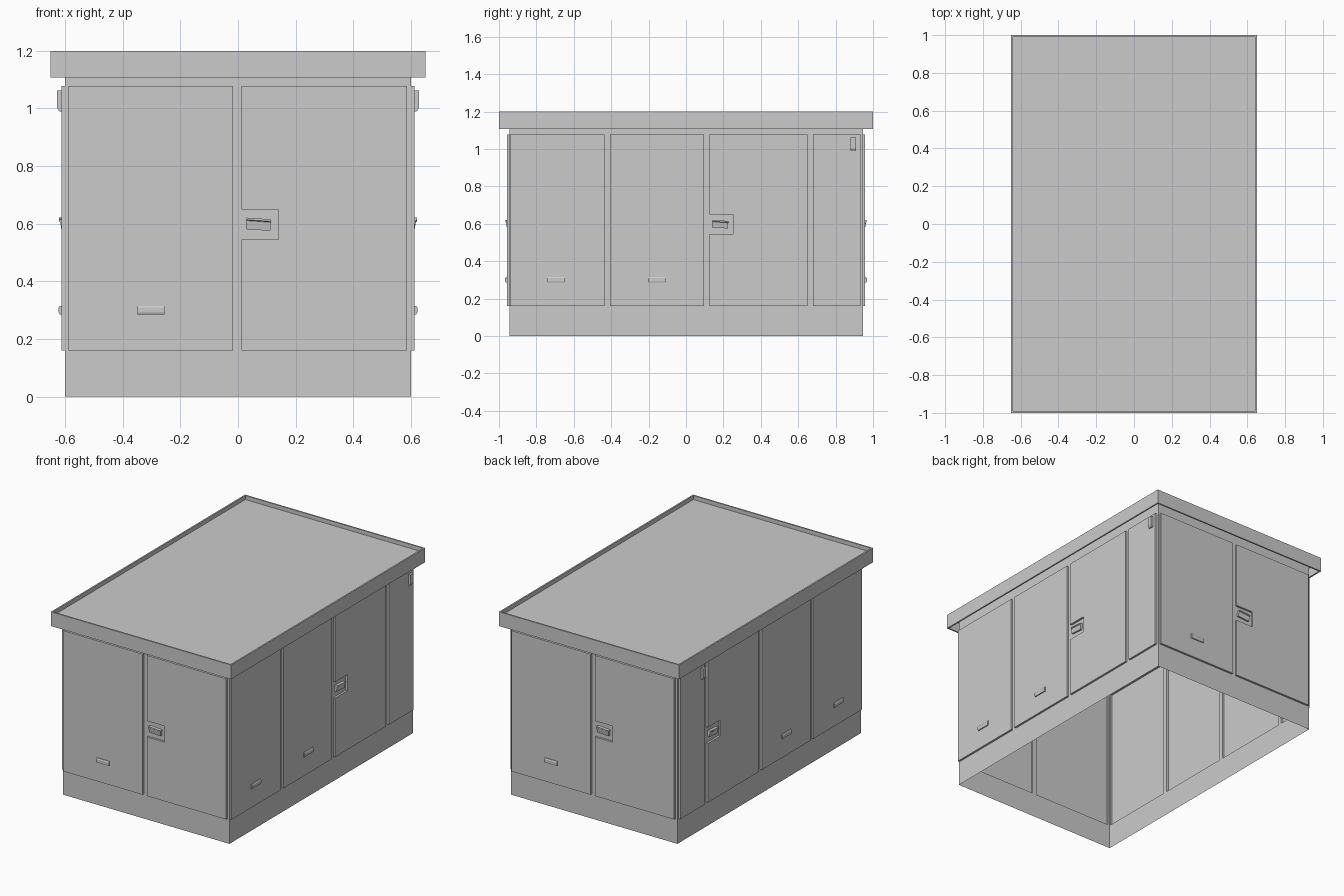
import bpy, bmesh, math
from mathutils import Matrix, Vector

if "Cube" in bpy.data.objects:
    bpy.data.objects.remove(bpy.data.objects["Cube"])

HX, HY = 0.60, 0.945          # body half sizes
Z0, Z1, ZTOP = 0.16, 1.077, 1.172
LZ0, LZ1, LW = 0.545, 0.65, 0.127   # latch pocket
RAISE = 0.013                 # panel height above the body


def finish(bm, name):
    me = bpy.data.meshes.new(name)
    bm.to_mesh(me)
    bm.free()
    ob = bpy.data.objects.new(name, me)
    bpy.context.collection.objects.link(ob)
    return ob


def turn(angle):
    return Matrix.Rotation(math.radians(angle), 4, 'Z')


def add_wall(bm, angle, half, dist, panels, latch_u):
    """Sheet wall with pressed-out panels and a flush latch pocket."""
    us = sorted({-half, half, latch_u + LW, *[u for p in panels for u in p]})
    zs = [0, Z0, LZ0, LZ1, Z1, ZTOP]
    rot = turn(angle)
    grid = [[bm.verts.new(rot @ Vector((u, -dist, z))) for z in zs] for u in us]
    raised = []
    for i in range(len(us) - 1):
        for j in range(len(zs) - 1):
            f = bm.faces.new((grid[i][j], grid[i + 1][j], grid[i + 1][j + 1], grid[i][j + 1]))
            u, z = (us[i] + us[i + 1]) / 2, (zs[j] + zs[j + 1]) / 2
            in_panel = Z0 < z < Z1 and any(a < u < b for a, b in panels)
            in_latch = LZ0 < z < LZ1 and latch_u < u < latch_u + LW
            if in_panel and not in_latch:
                raised.append(f)
    out = bmesh.ops.extrude_face_region(bm, geom=raised)['geom']
    verts = [g for g in out if isinstance(g, bmesh.types.BMVert)]
    bmesh.ops.translate(bm, verts=verts, vec=rot @ Vector((0, -RAISE, 0)))
    old = [f for f in raised if f.is_valid]
    if old:
        bmesh.ops.delete(bm, geom=old, context='FACES')


def fitting(name, angle, dist, u, z, width, profile, tilt=0):
    """Small prism: (depth, height) profile swept sideways on a wall."""
    bm = bmesh.new()
    t = Matrix.Rotation(math.radians(tilt), 4, 'Y')
    m = turn(angle) @ Matrix.Translation((u, -dist, z)) @ t
    ends = [[bm.verts.new(m @ Vector((s * width / 2, -d, h))) for d, h in profile]
            for s in (-1, 1)]
    n = len(profile)
    for e in ends:
        bm.faces.new(e)
    for i in range(n):
        k = (i + 1) % n
        bm.faces.new((ends[0][i], ends[0][k], ends[1][k], ends[1][i]))
    bmesh.ops.recalc_face_normals(bm, faces=bm.faces)
    return finish(bm, name)


LEVER = [(-.002, -.022), (.012, -.022), (.017, .008), (.021, .011), (.021, .018), (-.002, .018)]
GRIP = [(0, -.015), (.006, -.015), (.009, -.008), (.009, .009), (.005, .015), (0, .015)]
CLIP = [(0, -.037), (.007, -.037), (.015, -.024), (.015, .035), (0, .035)]

END = [(-0.588, -0.017), (0.013, 0.586)]
SIDE = [(-0.94, -0.435), (-0.405, 0.095), (0.125, 0.65), (0.68, 0.932)]
SIDE_L = [(-b, -a) for a, b in SIDE]

# name, angle, half width, distance, panels, latch edge, grip centres, clip centre
WALLS = [
    ("front", 0, HX, HY, END, 0.013, [-0.302], None),
    ("right", 90, HY, HX, SIDE, 0.125, [-0.695, -0.155], 0.895),
    ("back", 180, HX, HY, END, 0.013, [-0.302], None),
    ("left", 270, HY, HX, SIDE_L, -0.65, [0.155, 0.69], -0.706),
]

# Cabinet shell, open underneath
shell = bmesh.new()
for name, ang, half, dist, panels, latch, grips, clip in WALLS:
    add_wall(shell, ang, half, dist, panels, latch)
    fitting(name + "_latch_lever", ang, dist, latch + 0.058, 0.60, 0.085, LEVER, 4)
    for i, u in enumerate(grips):
        fitting(f"{name}_grip_{i + 1}", ang, dist + RAISE, u, 0.30, 0.094, GRIP)
    if clip is not None:
        fitting(name + "_clip", ang, dist + RAISE, clip, 1.027, 0.03, CLIP)
bmesh.ops.remove_doubles(shell, verts=shell.verts, dist=1e-4)
bmesh.ops.dissolve_limit(shell, angle_limit=0.01, verts=shell.verts, edges=shell.edges)
finish(shell, "cabinet_shell")

# Roof tray: raised rim above, hanging lip below
roof = bmesh.new()
bmesh.ops.create_cube(roof, size=1, matrix=Matrix.Translation((0, 0, 1.1535))
                      @ Matrix.Diagonal((1.30, 2.0, 0.093, 1)))
for sign, depth in ((1, -0.026), (-1, 0.063)):
    roof.normal_update()
    face = next(f for f in roof.faces if f.normal.z * sign > 0.9)
    bmesh.ops.inset_region(roof, faces=[face], thickness=0.014)
    ring = bmesh.ops.extrude_face_region(roof, geom=[face])['geom']
    bmesh.ops.translate(roof, verts=[g for g in ring if isinstance(g, bmesh.types.BMVert)],
                        vec=(0, 0, depth))
    if face.is_valid:
        bmesh.ops.delete(roof, geom=[face], context='FACES')
bmesh.ops.recalc_face_normals(roof, faces=roof.faces)
finish(roof, "roof_tray")
